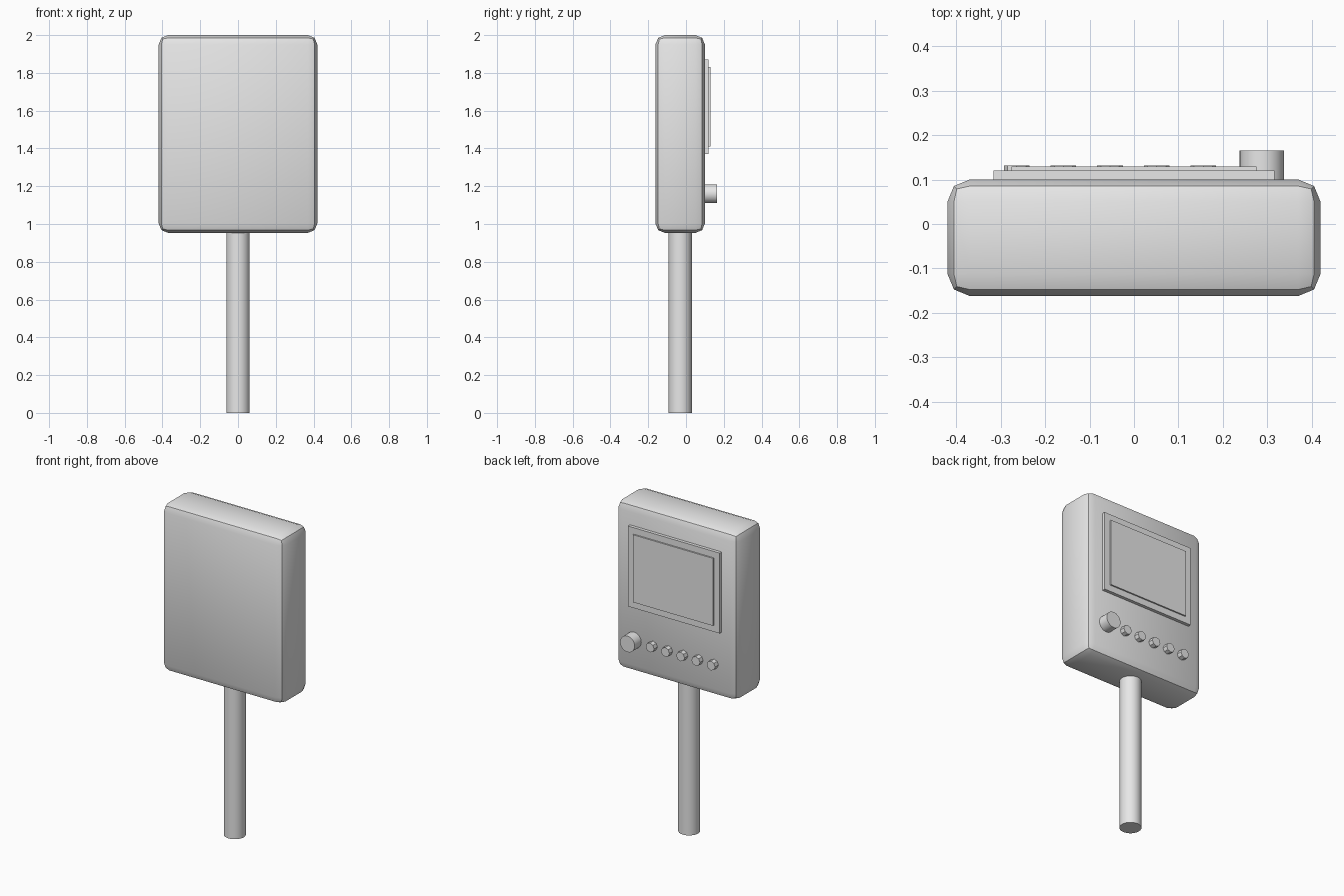
import bpy
import math

if "Cube" in bpy.data.objects:
    bpy.data.objects.remove(bpy.data.objects["Cube"], do_unlink=True)

GREY = (0.8, 0.8, 0.8, 1)
grey = bpy.data.materials.new("plain_grey")
grey.use_nodes = True
grey.diffuse_color = GREY
grey.node_tree.nodes["Principled BSDF"].inputs["Base Color"].default_value = GREY


def finish(name):
    ob = bpy.context.object
    ob.name = name
    ob.data.materials.append(grey)
    return ob


def smooth():
    bpy.ops.object.shade_smooth_by_angle(angle=math.radians(30))


def box(name, x, y, z):
    """Box from (min, max) ranges along each axis."""
    ranges = (x, y, z)
    bpy.ops.mesh.primitive_cube_add(size=1, location=[(a + b) / 2 for a, b in ranges])
    ob = finish(name)
    ob.scale = [b - a for a, b in ranges]
    bpy.ops.object.transform_apply(location=False, rotation=False, scale=True)
    return ob


def peg(name, x, z, radius, y, sides):
    """Cylinder sticking out of the rear face."""
    bpy.ops.mesh.primitive_cylinder_add(
        vertices=sides, radius=radius, depth=y[1] - y[0],
        location=(x, sum(y) / 2, z), rotation=(math.pi / 2, 0, 0))
    ob = finish(name)
    smooth()
    return ob


# Rounded casing
casing = box("casing", (-0.42, 0.42), (-0.162, 0.1), (0.953, 2))
bevel = casing.modifiers.new("rounded_edges", "BEVEL")
bevel.width = 0.05
bevel.segments = 2
bpy.ops.object.modifier_apply(modifier=bevel.name)
smooth()

# Support pole
bpy.ops.mesh.primitive_cylinder_add(vertices=32, radius=0.062, depth=0.97,
                                    location=(0, -0.031, 0.485))
finish("pole")
smooth()

# Screen and its surround
box("screen_frame", (-0.316, 0.316), (0.09, 0.12), (1.37, 1.87))
box("screen", (-0.276, 0.276), (0.11, 0.129), (1.41, 1.83))

# Dial and row of buttons
peg("dial", 0.288, 1.16, 0.05, (0.09, 0.165), 32)
for i in range(5):
    peg(f"button_{i + 1}", -0.264 + 0.105 * i, 1.16, 0.029, (0.09, 0.132), 8)
